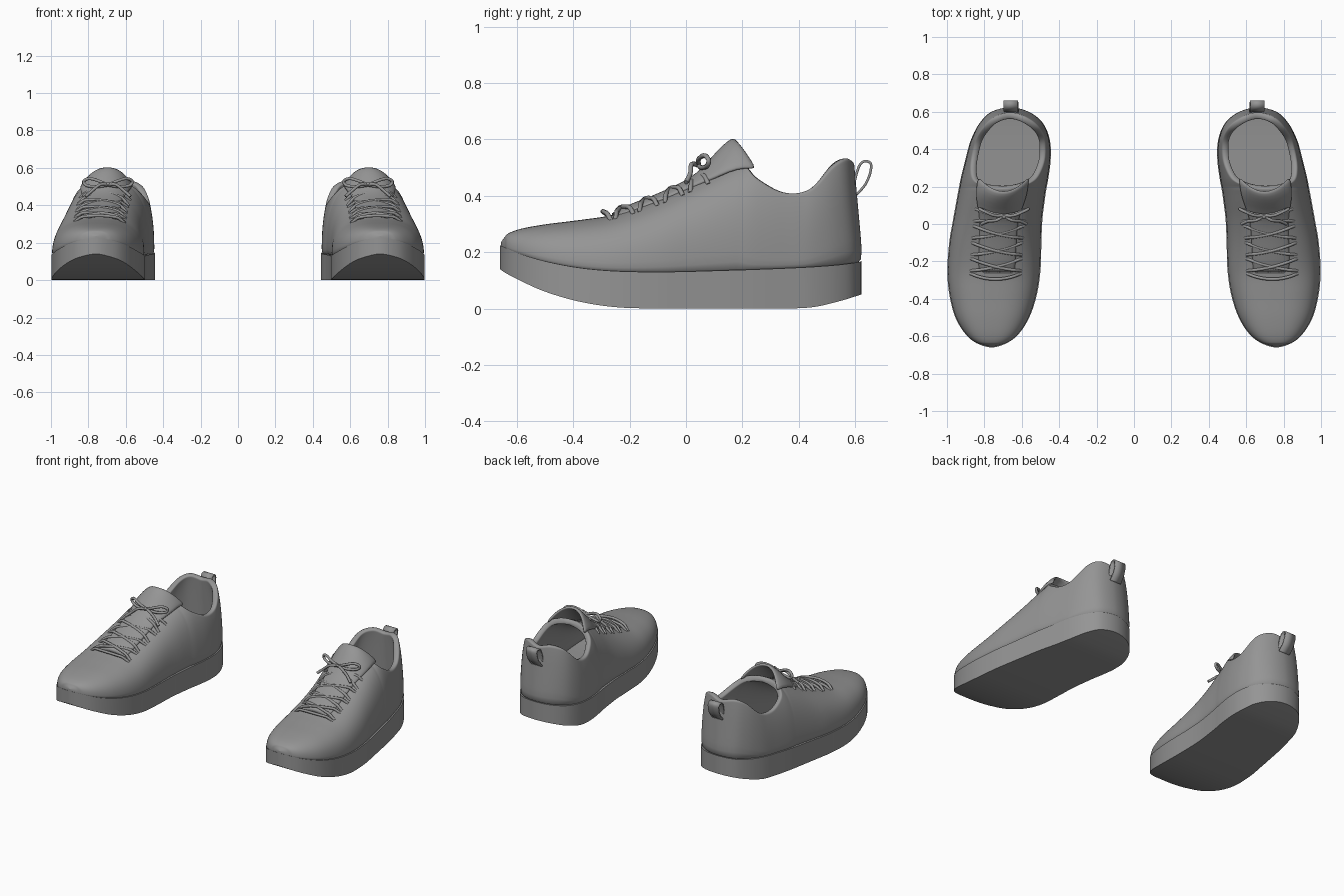
import bpy, bmesh, math
from mathutils import Vector

if "Cube" in bpy.data.objects:
    bpy.data.objects.remove(bpy.data.objects["Cube"])

grey = bpy.data.materials.new("plain_grey")
grey.diffuse_color = (0.3, 0.3, 0.3, 1)
grey.use_nodes = True
grey.node_tree.nodes["Principled BSDF"].inputs["Base Color"].default_value = grey.diffuse_color

# stations from toe to heel: y, inner x, outer x, sole bottom, sole seam, crown, collar
STATIONS = [
    (-.66, .76, .76, .14, .225, .235, .235),
    (-.638, .683, .84, .125, .215, .262, .262),
    (-.59, .618, .90, .10, .195, .282, .282),
    (-.50, .56, .955, .06, .168, .299, .299),
    (-.38, .52, .987, .025, .145, .314, .314),
    (-.25, .50, .998, .005, .133, .335, .335),
    (-.10, .495, .988, 0, .13, .388, .388),
    (.02, .49, .968, 0, .132, .443, .443),
    (.12, .478, .95, 0, .135, .495, .495),
    (.19, .468, .937, 0, .137, .53, .53),
    (.25, .457, .925, 0, .139, .56, .47),
    (.35, .445, .90, 0, .143, .58, .418),
    (.45, .45, .872, .005, .148, .60, .43),
    (.54, .487, .825, .025, .155, .62, .51),
    (.60, .563, .762, .043, .163, .62, .537),
    (.622, .662, .662, .05, .168, .62, .522)]


def spline(rows, steps):
    """Catmull-Rom through rows of numbers; end rows need ghosts already added."""
    out = []
    for i in range(1, len(rows) - 2):
        for s in range(steps):
            t = s / steps
            out.append([0.5 * (2*b + (c-a)*t + (2*a-5*b+4*c-d)*t*t + (3*b-a-3*c+d)*t**3)
                        for a, b, c, d in zip(*rows[i-1:i+3])])
    return out + [list(rows[-2])]


def ghost(r):
    return (r[0], r[2], r[1]) + tuple(r[3:])


SECT = spline([ghost(STATIONS[1])] + STATIONS + [ghost(STATIONS[-2])], 5)


def section(y):
    for a, b in zip(SECT, SECT[1:]):
        if a[0] <= y <= b[0]:
            t = (y - a[0]) / max(b[0] - a[0], 1e-6)
            return [p + (q - p) * t for p, q in zip(a, b)]
    return SECT[-1]


def squareness(y):
    """Exponent of the upper's cross-section: boxier towards the heel."""
    return 2.6 + 1.2 * max(0, min((y - .42) / .15, 1))


def surface(x, y, lift=0.0):
    """Point on the upper's outside above (x, y)."""
    _, l, r, _, zs, h, _ = section(y)
    n = squareness(y)
    u = min(abs(x - (l + r) / 2) / ((r - l) / 2), 1)
    return Vector((x, y, zs + (h - zs) * (1 - u**n)**(1 / n) + lift))


def finish(name, bm, angle=40, mods=()):
    """Make the object, add modifiers, and mirror it into the second shoe."""
    bmesh.ops.remove_doubles(bm, verts=bm.verts, dist=1e-4)
    bmesh.ops.recalc_face_normals(bm, faces=bm.faces)
    me = bpy.data.meshes.new(name)
    bm.to_mesh(me)
    bm.free()
    ob = bpy.data.objects.new(name, me)
    bpy.context.collection.objects.link(ob)
    me.materials.append(grey)
    for kind, props in list(mods) + [("MIRROR", {"use_clip": False, "use_mirror_merge": False})]:
        m = ob.modifiers.new(kind.title(), kind)
        for k, v in props.items():
            setattr(m, k, v)
    bpy.ops.object.select_all(action='DESELECT')
    ob.select_set(True)
    bpy.context.view_layer.objects.active = ob
    bpy.ops.object.shade_smooth_by_angle(angle=math.radians(angle))
    return ob


def grid(bm, rows, closed=False):
    vs = [[bm.verts.new(p) for p in row] for row in rows]
    for a, b in zip(vs, vs[1:]):
        for j in range(len(a) if closed else len(a) - 1):
            k = (j + 1) % len(a)
            bm.faces.new((a[j], a[k], b[k], b[j]))


def clean(bm):
    bmesh.ops.remove_doubles(bm, verts=bm.verts, dist=1e-4)
    bmesh.ops.dissolve_degenerate(bm, edges=bm.edges, dist=1e-5)


# sole: rocker-shaped slab, a little wider than the upper
bm = bmesh.new()
grid(bm, [[(l, y, zb), (r, y, zb), (r, y, zs), (l, y, zs)] for y, l, r, zb, zs, h, c in SECT], True)
clean(bm)
finish("sole", bm, 40)

# upper: left and right halves meet on the crown and part around the collar
bm = bmesh.new()
for side in (-1, 1):
    rows = []
    for y, l, r, zb, zs, h, c in SECT:
        n = squareness(y)
        u = max(0, min((c - zs) / (h - zs), 1))
        top = math.asin(min(u**(n / 2), 1))
        w = max((r - l) / 2 - .003, 0)
        row = []
        for j in range(15):
            a = top * j / 14
            z = zs - .008 + (h - zs + .008) * math.sin(a)**(2 / n)
            x = (l + r) / 2 + side * w * max(math.cos(a), 0)**(2 / n)
            back = max(0, min((y - .3) / .3, 1))
            lean = -.006 + .030 * max(0, min((z - .17) / .33, 1.1))
            row.append((x, y - back * lean + (.004 if y < -.64 else 0), z))
        rows.append(row)
    grid(bm, rows)
clean(bm)
finish("upper", bm, 60, [("SOLIDIFY", {"thickness": .035, "offset": -1}),
                         ("SUBSURF", {"levels": 1, "render_levels": 1})])

# tongue: arched sheet rising out of the throat
bm = bmesh.new()
rows = []
path = [(-.27, .335), (-.1, .397), (.02, .452), (.07, .50), (.115, .552), (.15, .587), (.175, .600)]
for i, (y, z) in enumerate(path):
    f = max(0, (i - 2) / 4)
    cx, half = .735 - .038 * i / 6, .10 + .036 * min(f * 2, 1)
    row = []
    for j in range(13):
        s = j / 6 - 1
        drop = (.022 + .088 * f) * abs(s)**2.4
        row.append((cx + half * s, y + .08 * f * s * s, z - drop))
    rows.append(row)
grid(bm, rows)
finish("tongue", bm, 60, [("SOLIDIFY", {"thickness": .018, "offset": 0}),
                          ("SUBSURF", {"levels": 1, "render_levels": 1})])


def tubes(name, paths, radius):
    """Round cords along smoothed paths."""
    bm = bmesh.new()
    for pts in paths:
        pts = [tuple(p) for p in pts]
        fine = [Vector(p) for p in spline([pts[0]] + pts + [pts[-1]], 4)]
        rows = []
        for i, p in enumerate(fine):
            d = (fine[min(i + 1, len(fine) - 1)] - fine[max(i - 1, 0)]).normalized()
            n = d.cross(Vector((.1, .5, 1))).normalized()
            b = d.cross(n)
            rows.append([p + radius * (n * math.cos(k * math.tau / 8) + b * math.sin(k * math.tau / 8))
                         for k in range(8)])
        grid(bm, rows, True)
        for ring in (rows[0], rows[-1]):
            bm.faces.new([bm.verts.new(p) for p in ring])
    finish(name, bm, 60)


# laces: one bowed bar, then crossed pairs that follow the upper
def lace(y0, y1, flip, bow=0.0):
    pts = []
    for j in range(9):
        s = j / 4 - 1
        y = y0 + (y1 - y0) * j / 8 - bow * (1 - s * s)
        l, r = section(y)[1:3]
        mid = (l + r) / 2 - .01
        lift = -.008 if abs(s) == 1 else .005 + .012 * (1 - s * s) + .002 * flip
        pts.append(surface(mid + flip * s * .135, y, lift))
    return pts


cords = [lace(-.265, -.265, 1, .03)]
for y in (-.25, -.165, -.075, .015):
    cords += [lace(y, y + .065, f, .012) for f in (1, -1)]
tubes("laces", cords, .0085)

# bow: knot, two loops and two loose ends
knot = Vector((.695, .045, .508))
bow = []
for s in (-1, 1):
    loop = [(0, 0, 0), (.05, .0, .022), (.10, .02, .035), (.13, .035, .02),
            (.115, .03, -.002), (.06, .01, -.008), (0, 0, 0)]
    end = [(0, 0, 0), (.04, -.025, .004), (.085, -.03, -.03), (.12, -.045, -.06)]
    bow += [[knot + Vector((s * x, y, z)) for x, y, z in part] for part in (loop, end)]
bow.append([knot + Vector((-.014, 0, 0)), knot + Vector((0, -.008, .006)), knot + Vector((.014, 0, 0))])
tubes("bow", bow, .0085)

# heel tab: folded strip standing off the back of the collar
prof = [(.594, .43), (.604, .475), (.618, .512), (.638, .523), (.656, .513), (.653, .48), (.636, .44), (.606, .405)]
bm = bmesh.new()
grid(bm, [[(x + (z - .41) * .05, y, z) for x in (.616, .693)]
          for y, z in spline([prof[0]] + prof + [prof[-1]], 4)])
finish("heel_tab", bm, 40, [("SOLIDIFY", {"thickness": .009, "offset": 0})])
